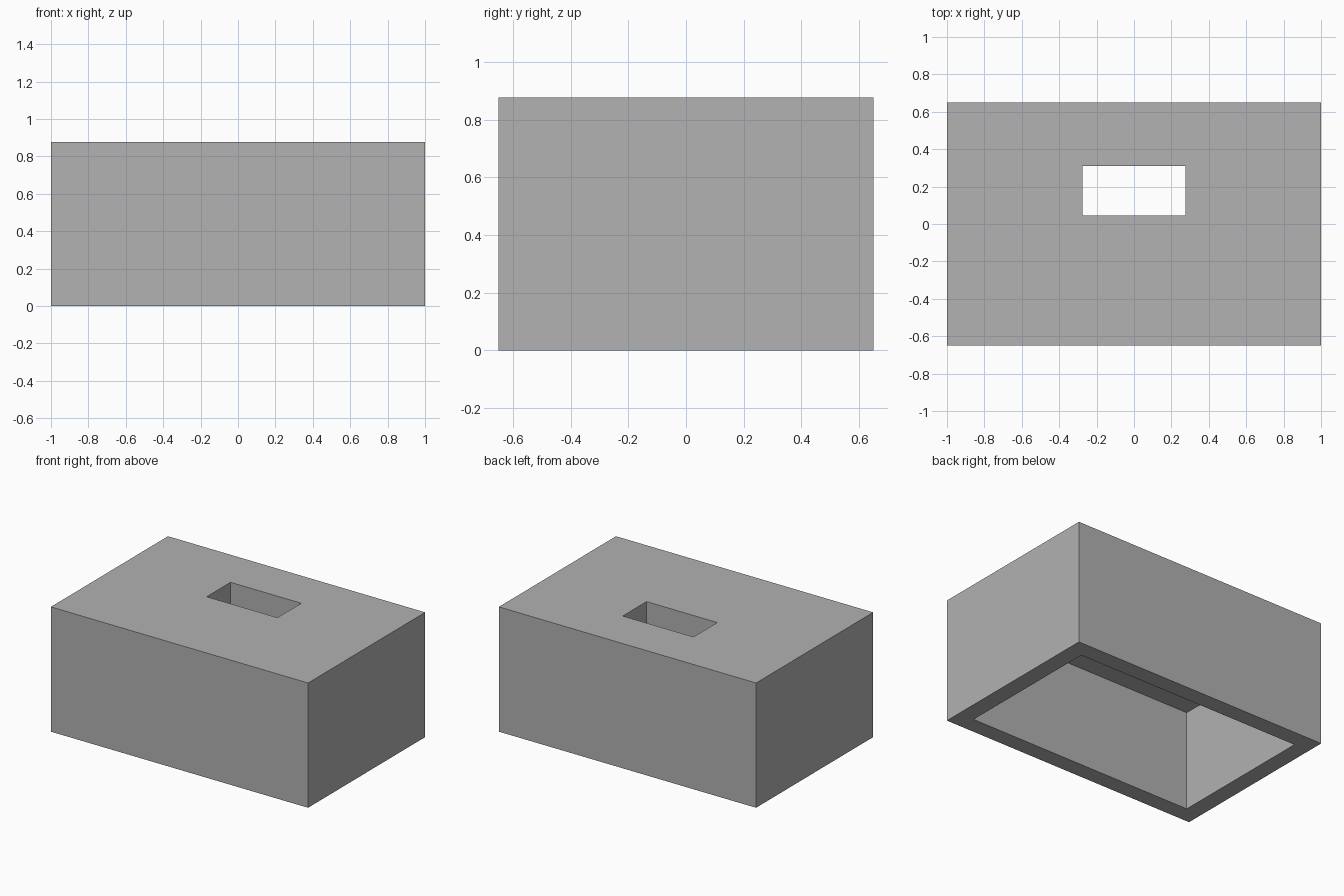
import bpy
import bmesh

default = bpy.data.objects.get("Cube")
if default:
    bpy.data.objects.remove(default, do_unlink=True)

# Overall size, wall thickness and inner ceiling height
HALF_X, HALF_Y, HEIGHT = 1.0, 0.65, 0.877
WALL, CEILING = 0.12, 0.702
# Slot edges in the top panel
SLOT_X, SLOT_FRONT, SLOT_BACK = 0.275, 0.045, 0.31

grey = bpy.data.materials.new("plain_grey")
grey.use_nodes = True
colour = (0.445, 0.445, 0.445, 1)
grey.diffuse_color = colour
grey.node_tree.nodes["Principled BSDF"].inputs["Base Color"].default_value = colour


def ring(bm, hx, front, back, z):
    """Four corners of a level rectangle."""
    return [bm.verts.new((x, y, z)) for x, y in
            ((-hx, front), (hx, front), (hx, back), (-hx, back))]


bm = bmesh.new()
inner_x, inner_y = HALF_X - WALL, HALF_Y - WALL

# Rings follow the surface: outside, over the top, down the slot, inside, rim
rings = [
    ring(bm, HALF_X, -HALF_Y, HALF_Y, 0),
    ring(bm, HALF_X, -HALF_Y, HALF_Y, HEIGHT),
    ring(bm, SLOT_X, SLOT_FRONT, SLOT_BACK, HEIGHT),
    ring(bm, SLOT_X, SLOT_FRONT, SLOT_BACK, CEILING),
    ring(bm, inner_x, -inner_y, inner_y, CEILING),
    ring(bm, inner_x, -inner_y, inner_y, 0),
]

# Bridge each ring to the next, closing the loop at the bottom rim
for a, b in zip(rings, rings[1:] + rings[:1]):
    for i in range(4):
        j = (i + 1) % 4
        bm.faces.new((a[i], a[j], b[j], b[i]))
bmesh.ops.recalc_face_normals(bm, faces=bm.faces)

mesh = bpy.data.meshes.new("box_cover")
bm.to_mesh(mesh)
bm.free()
mesh.materials.append(grey)
box_cover = bpy.data.objects.new("box_cover", mesh)
bpy.context.collection.objects.link(box_cover)
